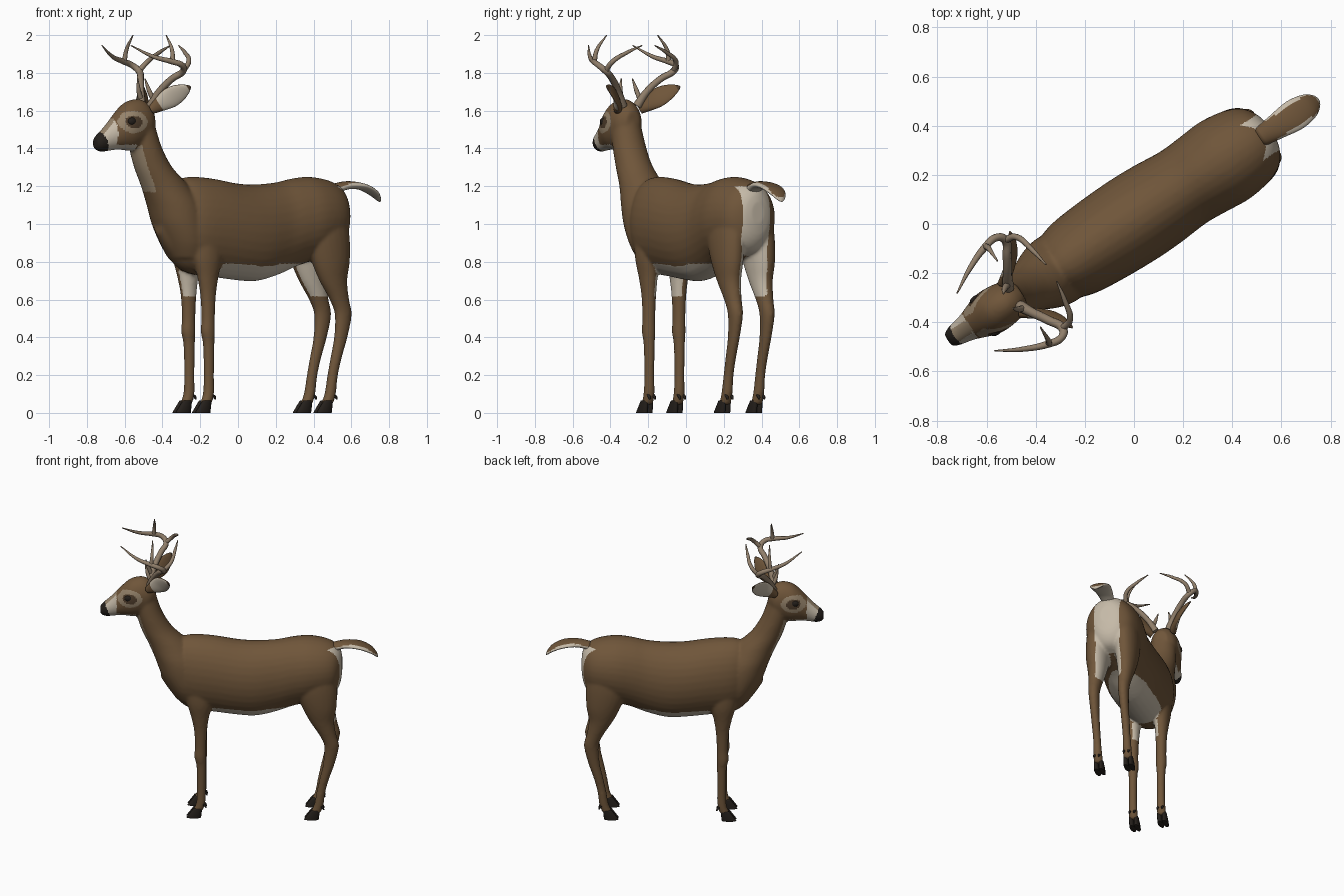
import bpy, bmesh, math
from mathutils import Vector, Matrix

if "Cube" in bpy.data.objects:
    bpy.data.objects.remove(bpy.data.objects["Cube"])

X, Y, Z = Vector((1, 0, 0)), Vector((0, 1, 0)), Vector((0, 0, 1))
# Deer is built along x (nose at -x), then turned to its final heading
HEADING, OFFSET = math.radians(33), (-0.0087, 0.0134, 0)

COLORS = {
    "brown_coat": (0.16, 0.092, 0.042), "cream_fur": (0.56, 0.49, 0.39),
    "tan_fur": (0.30, 0.225, 0.145), "dark_brown": (0.075, 0.045, 0.024),
    "black": (0.018, 0.014, 0.011), "antler_bone": (0.28, 0.21, 0.145),
}
MATS = []
for name, c in COLORS.items():
    m = bpy.data.materials.new(name)
    m.diffuse_color = (*c, 1)
    m.use_nodes = True
    m.node_tree.nodes["Principled BSDF"].inputs["Base Color"].default_value = m.diffuse_color
    MATS.append(m)
BROWN, CREAM, TAN, DARK, BLACK, BONE = range(6)


def smooth_rings(rings, steps=4):
    """Catmull-Rom interpolation of the control rings."""
    out = []
    for i in range(len(rings) - 1):
        p = [rings[max(i - 1, 0)], rings[i], rings[i + 1], rings[min(i + 2, len(rings) - 1)]]
        for k in range(steps):
            t = k / steps
            out.append([0.5 * (2 * b + (c - a) * t + (2 * a - 5 * b + 4 * c - d) * t * t
                               + (3 * b - a - 3 * c + d) * t ** 3) for a, b, c, d in zip(*p)])
    return out + [list(rings[-1])]


def loft(bm, rings, u, v, n=24):
    """Skin elliptical rings (x, y, z, radius along u, radius along v)."""
    loops = []
    for x, y, z, a, b in smooth_rings(rings):
        a, b = max(a, 0.002), max(b, 0.002)
        loops.append([bm.verts.new(Vector((x, y, z)) + u * a * math.cos(w) + v * b * math.sin(w))
                      for w in (2 * math.pi * k / n for k in range(n))])
    for r, q in zip(loops, loops[1:]):
        for k in range(n):
            bm.faces.new((r[k], r[(k + 1) % n], q[(k + 1) % n], q[k]))
    bm.faces.new(loops[0])
    bm.faces.new(loops[-1])


def place(name, mesh, rule):
    """Make an object, colour its faces by rule(centre, normal), set the heading."""
    mesh.materials.clear()
    for m in MATS:
        mesh.materials.append(m)
    for f in mesh.polygons:
        f.use_smooth = True
        f.material_index = rule(f.center, f.normal)
    ob = bpy.data.objects.new(name, mesh)
    bpy.context.collection.objects.link(ob)
    ob.rotation_euler.z = HEADING
    ob.location = OFFSET
    return ob


def finish(name, bm, rule):
    bmesh.ops.recalc_face_normals(bm, faces=bm.faces)
    mesh = bpy.data.meshes.new(name)
    bm.to_mesh(mesh)
    bm.free()
    return place(name, mesh, rule)


def evaluated(ob):
    """Bake an object to a plain mesh and remove the helper."""
    bpy.context.collection.objects.link(ob)
    dg = bpy.context.evaluated_depsgraph_get()
    mesh = bpy.data.meshes.new_from_object(ob.evaluated_get(dg))
    bpy.data.objects.remove(ob)
    return mesh


# Body: torso, neck, head and legs fused into one skin
bm = bmesh.new()
torso = [(-.50, 1.10, .95, .04), (-.44, 1.17, .86, .09), (-.36, 1.235, .77, .14),
         (-.28, 1.25, .735, .167), (-.15, 1.24, .72, .18), (0, 1.215, .703, .186),
         (.12, 1.21, .698, .183), (.25, 1.22, .73, .173), (.35, 1.24, .77, .179),
         (.45, 1.25, .80, .186), (.55, 1.237, .83, .172), (.62, 1.21, .86, .142),
         (.66, 1.17, .92, .09), (.675, 1.12, 1.0, .04)]
loft(bm, [(s, 0, (t + b) / 2, w, (t - b) / 2) for s, t, b, w in torso], Y, Z, 32)
neck = [(.82, -.31, .10, .11), (.9, -.33, .125, .14), (1.0, -.36, .145, .15),
        (1.1, -.39, .15, .143), (1.2, -.45, .132, .116), (1.3, -.525, .103, .097),
        (1.4, -.572, .087, .09), (1.5, -.602, .08, .082), (1.58, -.61, .07, .07)]
loft(bm, [(s, 0, z, a, b) for z, s, a, b in neck], X, Y, 32)
head = [(-.535, 1.60, 1.48, .04), (-.57, 1.64, 1.43, .075), (-.62, 1.662, 1.40, .09),
        (-.68, 1.652, 1.388, .094), (-.72, 1.627, 1.392, .087), (-.76, 1.588, 1.393, .072),
        (-.80, 1.545, 1.388, .057), (-.84, 1.505, 1.383, .048), (-.87, 1.48, 1.385, .041),
        (-.893, 1.455, 1.40, .026)]
loft(bm, [(s, 0, (t + b) / 2, w, (t - b) / 2) for s, t, b, w in head], Y, Z, 32)
# legs: (height, along, sideways, half length, half width)
fore = [(.95, -.25, .095, .10, .06), (.82, -.245, .1, .085, .056), (.72, -.243, .097, .06, .046),
        (.62, -.24, .095, .043, .037), (.5, -.24, .095, .037, .033), (.43, -.242, .095, .039, .035),
        (.36, -.236, .095, .031, .029), (.2, -.235, .095, .028, .026), (.1, -.238, .095, .030, .029),
        (.045, -.258, .095, .033, .030)]
hind = [(1.05, .50, .09, .13, .075), (.92, .51, .095, .135, .08), (.8, .53, .1, .112, .071),
        (.7, .547, .1, .08, .056), (.6, .585, .1, .055, .043), (.52, .61, .1, .048, .036),
        (.4, .594, .1, .038, .029), (.3, .567, .1, .032, .027), (.2, .543, .1, .029, .026),
        (.1, .527, .1, .031, .029), (.045, .505, .1, .034, .030)]
for side in (-1, 1):
    for leg in (fore, hind):
        loft(bm, [(s, side * t, z, a, b) for z, s, t, a, b in leg], X, Y)
bmesh.ops.recalc_face_normals(bm, faces=bm.faces)
raw = bpy.data.meshes.new("raw_body")
bm.to_mesh(raw)
bm.free()
skin = bpy.data.objects.new("raw_body", raw)
rm = skin.modifiers.new("fuse", 'REMESH')
rm.mode, rm.voxel_size = 'VOXEL', 0.009
sm = skin.modifiers.new("soften", 'SMOOTH')
sm.factor, sm.iterations = 0.5, 8


def coat(p, n):
    s, t, z = p
    w = abs(t)
    inner = n.y * t < 0 and abs(n.y) > 0.3
    if z > 1.36 and s < -.5:  # face markings
        if s + .4 * (z - 1.43) < -.84:
            return BLACK
        if s < -.785:
            return TAN if n.z > .6 else CREAM
        if z < 1.42 and n.z < -.5 and s < -.66:
            return CREAM
        dx, dz = s + .70, z - 1.54
        if w > .04 and (dx / .045) ** 2 + (dz / .034) ** 2 < 1:
            return DARK
        if w > .04 and (dx / .082) ** 2 + (dz / .058) ** 2 < 1:
            return TAN
    if 1.17 < z < 1.42 and s < -.53 and n.x < -.35 and w < .065:  # throat
        return TAN
    if n.z < -.55 and -.2 < s < .45 and .66 < z < .79 and w < .14:  # belly
        return CREAM
    if s > .55 and .62 < z < 1.2 and n.x > .2 and w < .015 + .07 * min(1, (z - .6) / .3):
        return CREAM  # rump
    if inner and (.62 < z < .88 and s > .38 or .62 < z < .76 and -.36 < s < -.12):
        return CREAM  # inner legs
    return BROWN


place("body", evaluated(skin), coat)

# Hooves: two toes and two dewclaws per foot
bm = bmesh.new()
for side in (-1, 1):
    for s, t in ((-.258, .095), (.505, .1)):
        for toe in (-.016, .016):
            y = side * t + toe
            loft(bm, [(s, y, .065, .028, .014), (s - .012, y, .035, .038, .017),
                      (s - .025, y, .004, .047, .018), (s - .025, y, 0, .046, .017)], X, Y, 12)
            loft(bm, [(s + .03, y, .10, .008, .008), (s + .045, y, .088, .010, .009),
                      (s + .054, y, .07, .004, .004)], X, Y, 8)
finish("hooves", bm, lambda p, n: BLACK)

# Eyes
bm = bmesh.new()
for side in (-1, 1):
    bmesh.ops.create_uvsphere(bm, u_segments=20, v_segments=12, radius=1, matrix=
                              Matrix.Translation((-.707, side * .078, 1.543))
                              @ Matrix.Diagonal((.027, .015, .021, 1)))
finish("eyes", bm, lambda p, n: BLACK)

# Ears: flat leaf shapes, pale on the inside
for side, name in ((-1, "left_ear"), (1, "right_ear")):
    base, tip = Vector((-.58, side * .07, 1.605)), Vector((-.44, side * .232, 1.728))
    axis = (tip - base).normalized()
    face = Vector((-.6, side * .75, -.3))
    face = (face - axis * face.dot(axis)).normalized()
    across = axis.cross(face)
    rings = []
    for f, w, h in ((0, .024, .022), (.15, .036, .022), (.45, .055, .016), (.7, .047, .012),
                    (.9, .025, .008), (1, .005, .004)):
        c = base.lerp(tip, f) - face * .02 * math.sin(math.pi * f)
        rings.append((*c, w, h))
    bm = bmesh.new()
    loft(bm, rings, across, face)

    def ear_rule(p, n):
        f = (p - base).dot(axis) / (tip - base).length
        if f > .93:
            return DARK
        return CREAM if n.dot(face) > .55 and f > .2 else BROWN
    finish(name, bm, ear_rule)

# Tail: brown above, cream edges and underside
bm = bmesh.new()
loft(bm, [(.62, 0, 1.185, .04, .03), (.70, 0, 1.205, .052, .022), (.79, 0, 1.198, .064, .018),
          (.86, 0, 1.168, .052, .018), (.895, 0, 1.137, .028, .014), (.907, 0, 1.122, .006, .006)],
     Y, Z)
finish("tail", bm, lambda p, n: BROWN if n.z > .45 and abs(p.y) < .045 else CREAM)

# Antlers: main beam plus three tines per side
BEAM = [(-.57, .045, 1.625, .024), (-.545, .09, 1.70, .019), (-.505, .155, 1.77, .018),
        (-.475, .215, 1.81, .018), (-.50, .243, 1.84, .016), (-.56, .235, 1.86, .015),
        (-.65, .20, 1.885, .011), (-.757, .14, 1.945, .003)]
TINES = [[(-.562, .06, 1.655, .014), (-.585, .05, 1.71, .012), (-.60, .035, 1.77, .003)],
         [(-.555, .235, 1.858, .014), (-.55, .222, 1.92, .011), (-.548, .161, 2.0, .003)],
         [(-.475, .215, 1.81, .015), (-.43, .20, 1.86, .013), (-.405, .12, 1.91, .010),
          (-.39, .04, 1.945, .003)]]
for side, name in ((-1, "left_antler"), (1, "right_antler")):
    cu = bpy.data.curves.new(name, 'CURVE')
    cu.dimensions, cu.bevel_depth, cu.bevel_resolution = '3D', 1.0, 3
    cu.resolution_u, cu.use_fill_caps = 6, True
    for path in [BEAM] + TINES:
        sp = cu.splines.new('BEZIER')
        sp.bezier_points.add(len(path) - 1)
        for bp, (s, t, z, r) in zip(sp.bezier_points, path):
            bp.co, bp.radius = (s, side * t, z), r
            bp.handle_left_type = bp.handle_right_type = 'AUTO'
    place(name, evaluated(bpy.data.objects.new("raw_antler", cu)), lambda p, n: BONE)
